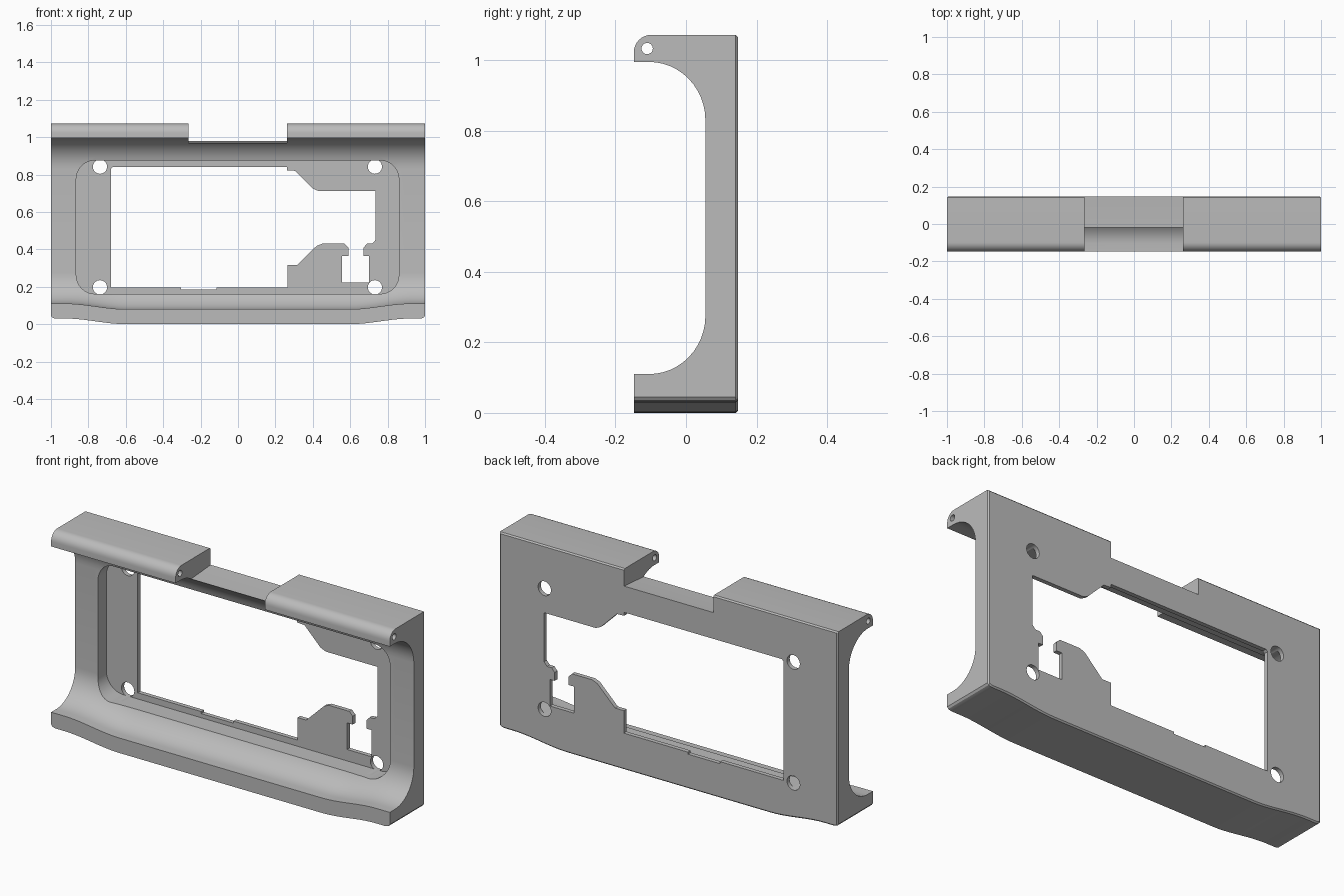
import bpy, bmesh, math

cube = bpy.data.objects.get("Cube")
if cube:
    bpy.data.objects.remove(cube, do_unlink=True)

BACK, FRONT, TOP = 0.148, -0.148, 1.072

grey = bpy.data.materials.new("matte grey")
grey.use_nodes = True
grey.diffuse_color = (0.5, 0.5, 0.5, 1)
grey.node_tree.nodes["Principled BSDF"].inputs["Base Color"].default_value = (0.5, 0.5, 0.5, 1)


def arc(cx, cz, rx, rz, a0, a1, n=12):
    angles = [math.radians(a0 + (a1 - a0) * i / n) for i in range(n + 1)]
    return [(cx + rx * math.cos(a), cz + rz * math.sin(a)) for a in angles]


def loft(name, rings):
    """Closed solid through a row of matching rings."""
    bm = bmesh.new()
    loops = [[bm.verts.new(p) for p in ring] for ring in rings]
    n = len(loops[0])
    for a, b in zip(loops, loops[1:]):
        for i in range(n):
            j = (i + 1) % n
            bm.faces.new((a[i], a[j], b[j], b[i]))
    bm.faces.new(loops[0])
    bm.faces.new(loops[-1])
    bmesh.ops.recalc_face_normals(bm, faces=bm.faces)
    mesh = bpy.data.meshes.new(name)
    bm.to_mesh(mesh)
    bm.free()
    mesh.materials.append(grey)
    obj = bpy.data.objects.new(name, mesh)
    bpy.context.collection.objects.link(obj)
    return obj


def prism_y(name, pts, lo, hi):
    return loft(name, [[(x, y, z) for x, z in pts] for y in (lo, hi)])


def prism_x(name, pts, lo, hi):
    return loft(name, [[(x, y, z) for y, z in pts] for x in (lo, hi)])


def cut(target, cutter):
    cutter.hide_render = True
    mod = target.modifiers.new("cut", "BOOLEAN")
    mod.operation, mod.solver, mod.object = "DIFFERENCE", "EXACT", cutter
    bpy.context.view_layer.objects.active = target
    bpy.ops.object.modifier_apply(modifier=mod.name)
    bpy.data.objects.remove(cutter, do_unlink=True)


# Side profile: scooped front with a lip above and below
profile = [(FRONT, 0.03), (FRONT, 0.11)]
profile += arc(-0.105, 0.275, 0.16, 0.165, -90, 0)
profile += arc(-0.105, 0.83, 0.16, 0.165, 0, 90)
profile += [(FRONT, 0.995)]
profile += arc(-0.098, 1.022, 0.05, 0.05, 180, 90, 8)
profile += [(0.141, TOP), (BACK, 1.065), (BACK, 0.037), (0.141, 0.03)]


def section(x):
    """Profile at x: lower edge sags in the middle, end corners are rounded."""
    t = min(max((0.92 - abs(x)) / 0.32, 0), 1)
    sag = 0.03 * t * t * (3 - 2 * t)
    e = max(abs(x) - 0.97, 0) / 0.03
    corner = 0.015 * (1 - math.sqrt(max(1 - e * e, 0)))
    ring = []
    for y, z in profile:
        weight = min(max((0.275 - z) / 0.165, 0), 1)
        lift = corner if z < 0.05 else 0
        if abs(x) > 0.999:
            y = min(y, 0.141)
        ring.append((x, y, z - sag * weight + lift))
    return ring


half = [0.6 + 0.32 * i / 10 for i in range(11)] + [0.97, 0.982, 0.993, 1.0]
frame = loft("frame", [section(x) for x in [-v for v in reversed(half)] + half])

# Notch in the top rail
cut(frame, prism_x("notch_cutter", [(-0.3, 0.968), (-0.015, 0.968), (0.3, 0.992),
                                    (0.3, 1.3), (-0.3, 1.3)], -0.265, 0.262))

# Pin hole along the top lip
cut(frame, prism_x("pin_cutter", arc(-0.11, 1.033, 0.016, 0.016, 0, 345, 23), -1.2, 1.2))

# Rounded pocket that leaves a thin back plate
L, R, B, T, r = -0.865, 0.86, 0.162, 0.875, 0.1
pocket = (arc(R - r, T - r, r, r, 0, 90) + arc(L + r, T - r, r, r, 90, 180)
          + arc(L + r, B + r, r, r, 180, 270) + arc(R - r, B + r, r, r, 270, 360))
cut(frame, prism_y("pocket_cutter", pocket, -0.5, 0.125))

# Shaped window through the back plate
window = [(-0.68, 0.195), (-0.68, 0.83), (-0.67, 0.84), (0.262, 0.84), (0.262, 0.822),
          (0.305, 0.82), (0.4, 0.725), (0.43, 0.712), (0.735, 0.712), (0.735, 0.45),
          (0.717, 0.43), (0.69, 0.43), (0.672, 0.41), (0.672, 0.365), (0.7, 0.365),
          (0.7, 0.223), (0.557, 0.223), (0.557, 0.365), (0.59, 0.365), (0.59, 0.41),
          (0.57, 0.43), (0.45, 0.43), (0.42, 0.418), (0.315, 0.315), (0.264, 0.315),
          (0.264, 0.195), (-0.115, 0.195), (-0.115, 0.184), (-0.305, 0.184), (-0.305, 0.195)]
cut(frame, prism_y("window_cutter", window, 0.09, 0.3))

# Four screw holes
for x in (-0.738, 0.732):
    for z in (0.197, 0.842):
        cut(frame, prism_y("screw_cutter", arc(x, z, 0.038, 0.038, 0, 348.75, 31), 0.06, 0.3))

bpy.ops.object.select_all(action="DESELECT")
frame.select_set(True)
bpy.context.view_layer.objects.active = frame
bpy.ops.object.shade_smooth_by_angle(angle=math.radians(25))
